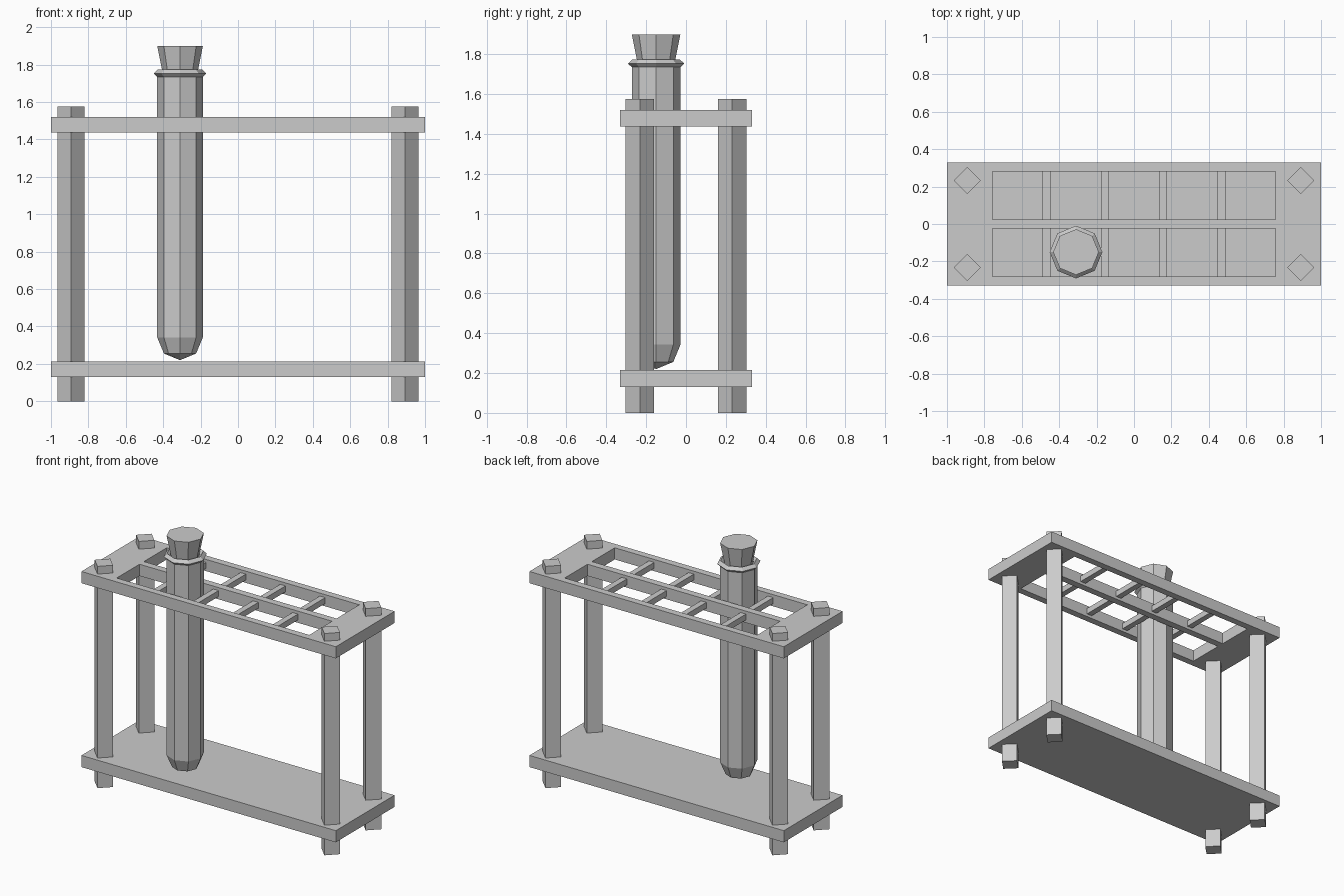
import bpy, bmesh
from math import pi, cos, sin
from mathutils import Matrix

if "Cube" in bpy.data.objects:
    bpy.data.objects.remove(bpy.data.objects["Cube"])

TX, TY = -0.31, -0.15          # test tube axis
Z_TOP, THICK = 1.438, 0.083    # upper shelf underside, shelf thickness


def finish(name, bm):
    bmesh.ops.remove_doubles(bm, verts=bm.verts, dist=1e-5)
    bmesh.ops.recalc_face_normals(bm, faces=bm.faces)
    me = bpy.data.meshes.new(name)
    bm.to_mesh(me)
    bm.free()
    ob = bpy.data.objects.new(name, me)
    bpy.context.collection.objects.link(ob)
    return ob


def box(name, x0, x1, y0, y1, z0, z1):
    bm = bmesh.new()
    m = Matrix.Translation(((x0 + x1) / 2, (y0 + y1) / 2, (z0 + z1) / 2))
    bmesh.ops.create_cube(bm, size=1, matrix=m @ Matrix.Diagonal((x1 - x0, y1 - y0, z1 - z0, 1)))
    return finish(name, bm)


def lathe(name, profile, loc=(0, 0), sides=8):
    """Spin an (r, z) profile into a low-poly solid."""
    bm = bmesh.new()
    vs = [bm.verts.new((r, 0, z)) for r, z in profile]
    es = [bm.edges.new(p) for p in zip(vs, vs[1:])]
    bmesh.ops.spin(bm, geom=vs + es, cent=(0, 0, 0), axis=(0, 0, 1), angle=2 * pi, steps=sides)
    bmesh.ops.translate(bm, verts=bm.verts, vec=(loc[0], loc[1], 0))
    return finish(name, bm)


# Base shelf
box("base_shelf", -1, 1, -0.33, 0.33, 0.131, 0.131 + THICK)

# Upper shelf: grid of cells with two long openings, extruded upward
xs = [-1, -0.757, 0.757, 1]
ys = [-0.33, -0.281, -0.025, 0.025, 0.281, 0.33]
bm = bmesh.new()
for i in range(3):
    for j in range(5):
        if i == 1 and j in (1, 3):
            continue
        bm.faces.new([bm.verts.new((x, y, Z_TOP)) for x, y in (
            (xs[i], ys[j]), (xs[i + 1], ys[j]), (xs[i + 1], ys[j + 1]), (xs[i], ys[j + 1]))])
bmesh.ops.remove_doubles(bm, verts=bm.verts, dist=1e-5)
new = bmesh.ops.extrude_face_region(bm, geom=bm.faces[:], use_keep_orig=True)["geom"]
bmesh.ops.translate(bm, verts=[g for g in new if isinstance(g, bmesh.types.BMVert)], vec=(0, 0, THICK))
finish("upper_shelf", bm)

# Divider bars across the openings
for k, x in enumerate((-0.468, -0.156, 0.156, 0.468)):
    box(f"divider_{k + 1}", x - 0.021, x + 0.021, -0.29, 0.29, 1.458, 1.5)

# Four square legs, turned 45 degrees
for sx, nx in ((-1, "left"), (1, "right")):
    for sy, ny in ((-1, "front"), (1, "back")):
        lathe(f"{ny}_{nx}_leg", [(0, 0), (0.072, 0), (0.072, 1.576), (0, 1.576)],
              (sx * 0.892, sy * 0.232), 4)

# Test tube with rounded end
R, ZC = 0.122, 0.342
end = [(R * sin(a), ZC - R * cos(a)) for a in (0, pi / 4, pi / 2)]
lathe("test_tube", end + [(R, 1.753)], (TX, TY))

# Rim: diamond-section ring
lathe("tube_rim", [(0.141, 1.753), (0.119, 1.774), (0.097, 1.753), (0.119, 1.732), (0.141, 1.753)], (TX, TY))

# Tapered stopper
lathe("stopper", [(0, 1.72), (0.086, 1.72), (0.122, 1.9), (0, 1.9)], (TX, TY))
